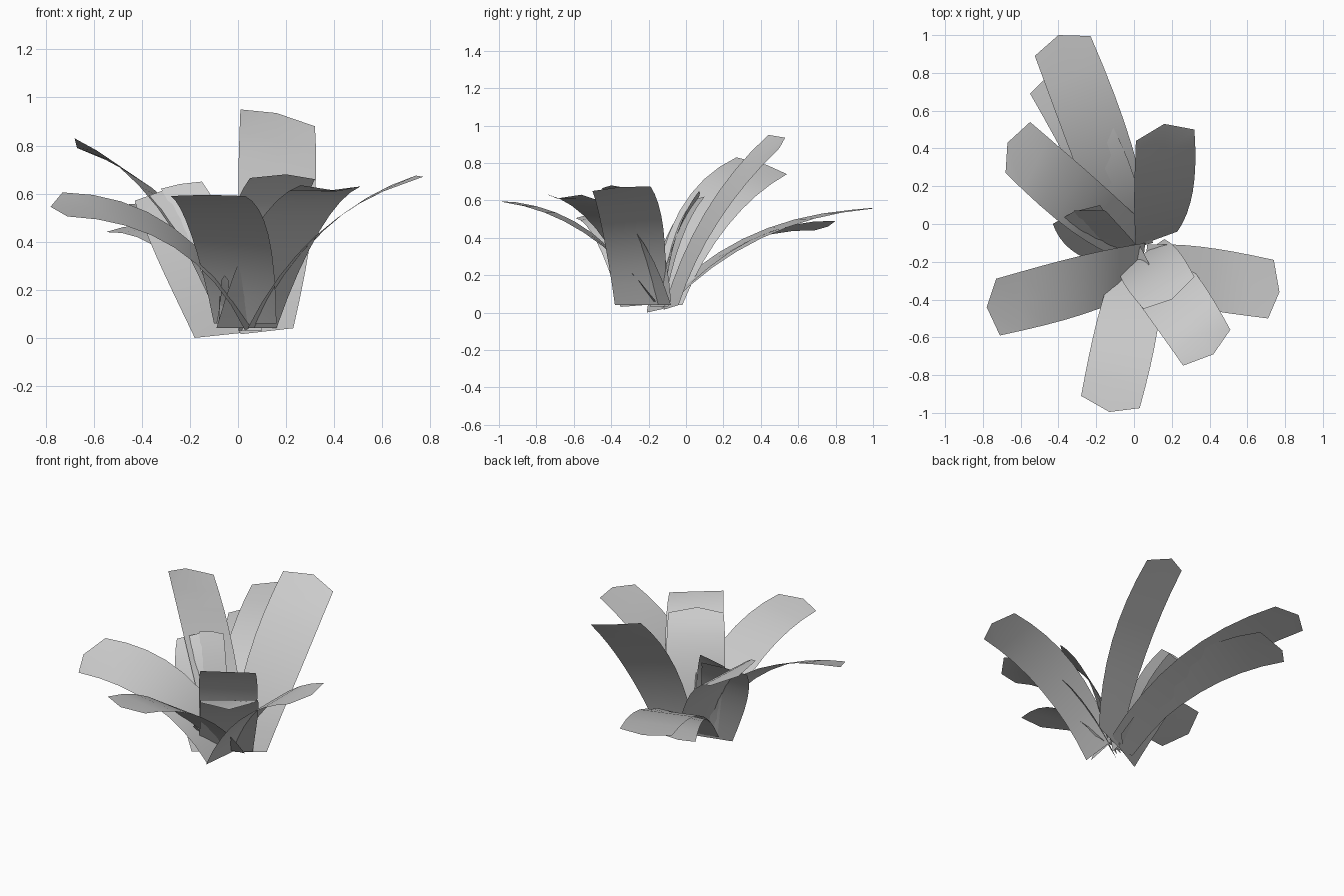
import bpy, bmesh, math
from mathutils import Vector as V

STEPS = 8


def leaf(name, base_l, base_r, bend, tip_l, tip_m, tip_r):
    """Thin curved blade: centre line is a quadratic curve, width eases from base to tip."""
    bl, br, c, tl, tm, tr = map(V, (base_l, base_r, bend, tip_l, tip_m, tip_r))
    b, t = (bl + br) / 2, (tl + tr) / 2
    side0, side1 = (br - bl) / 2, (tr - tl) / 2
    bm = bmesh.new()
    rows = []
    for i in range(STEPS + 1):
        u = i / STEPS
        p = b * (1 - u) ** 2 + c * 2 * u * (1 - u) + t * u * u
        s = side0.lerp(side1, 1 - (1 - u) ** 2) * (1 + 0.08 * math.sin(math.pi * u))
        mid = tm if i == STEPS else p
        rows.append([bm.verts.new(q) for q in (p - s, mid, p + s)])
    for a, d in zip(rows, rows[1:]):
        for k in range(2):
            bm.faces.new((a[k], a[k + 1], d[k + 1], d[k]))
    for f in bm.faces:
        f.smooth = True
    # Upper side of the blade faces up
    bm.normal_update()
    if sum(f.normal.z for f in bm.faces) < 0:
        bmesh.ops.reverse_faces(bm, faces=bm.faces)
    me = bpy.data.meshes.new(name)
    bm.to_mesh(me)
    bm.free()
    bpy.context.collection.objects.link(bpy.data.objects.new(name, me))


# Front leaves
leaf("front_leaf", (-.10, -.20, .06), (.16, -.16, .06), (-.02, -.49, .53),
     (-.28, -.91, .59), (-.13, -.995, .595), (.03, -.975, .59))
leaf("front_right_leaf", (-.09, -.26, .04), (.16, -.08, .04), (.20, -.35, .56),
     (.26, -.75, .635), (.42, -.69, .61), (.51, -.56, .63))
leaf("front_right_inner_leaf", (-.08, -.25, .06), (.16, -.08, .06), (.08, -.21, .50),
     (.05, -.45, .665), (.20, -.40, .68), (.32, -.28, .66))

# Side leaves
leaf("right_leaf", (.04, -.38, .04), (.07, -.11, .04), (.29, -.27, .52),
     (.71, -.50, .65), (.77, -.36, .67), (.74, -.19, .675))
leaf("left_leaf", (.03, -.35, .03), (.06, -.10, .05), (-.20, -.31, .54),
     (-.71, -.59, .505), (-.78, -.44, .545), (-.73, -.29, .605))

# Back leaves
leaf("back_left_leaf", (-.07, -.18, .04), (.08, -.02, .04), (-.22, .04, .60),
     (-.68, .27, .83), (-.67, .43, .79), (-.55, .54, .74))
leaf("back_leaf", (-.12, -.16, .03), (.10, -.10, .03), (-.12, .30, .50),
     (-.525, .89, .55), (-.40, 1.0, .56), (-.23, .995, .555))
leaf("back_lower_leaf", (-.10, -.16, .03), (.08, -.10, .03), (-.12, .27, .48),
     (-.55, .69, .44), (-.48, .76, .46), (-.28, .80, .49))
leaf("back_right_leaf", (.01, -.12, .015), (.23, -.04, .04), (.17, .08, .55),
     (.01, .44, .95), (.16, .53, .935), (.32, .50, .88))

# Short inner leaves
leaf("inner_left_leaf", (-.18, -.21, .0), (.01, -.12, .02), (-.23, -.10, .42),
     (-.43, .0, .57), (-.32, .065, .61), (-.18, .10, .62))
leaf("inner_left_narrow_leaf", (-.11, -.16, .04), (.02, -.12, .04), (-.11, -.08, .45),
     (-.32, .07, .62), (-.24, .075, .64), (-.15, .07, .65))

# Tiny shoots around the base
leaf("front_shoot", (-.09, -.22, .06), (.0, -.18, .05), (-.05, -.25, .15),
     (-.07, -.35, .24), (-.055, -.36, .26), (-.04, -.35, .24))
leaf("side_shoot", (.0, -.19, .03), (.02, -.10, .03), (.05, -.16, .22),
     (.08, -.23, .36), (.08, -.22, .37), (.08, -.21, .35))
